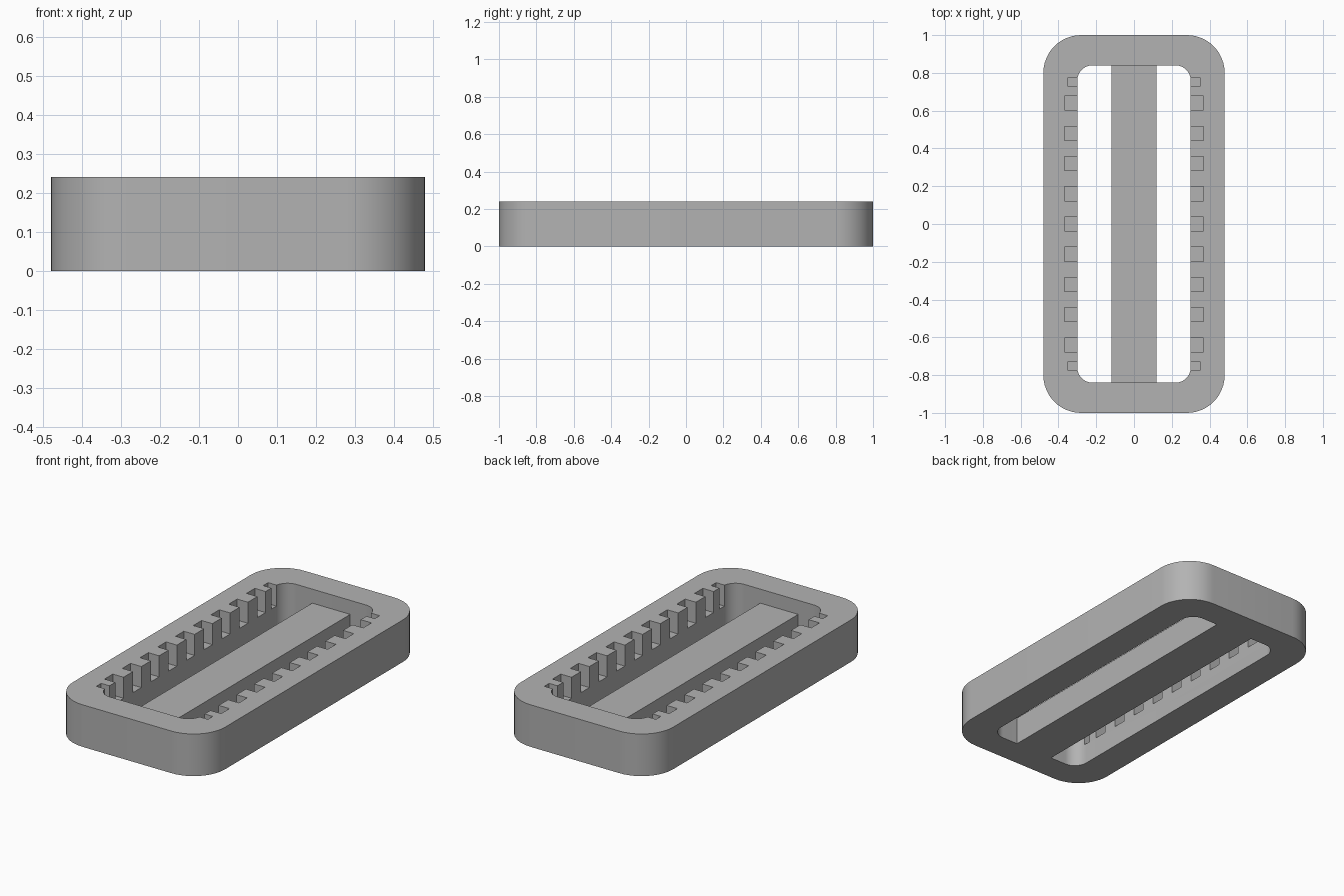
import bpy, bmesh, math

cube = bpy.data.objects.get("Cube")
if cube:
    bpy.data.objects.remove(cube, do_unlink=True)

H = 0.24          # frame height
FLOOR = 0.12      # notch floor height
grey = bpy.data.materials.new("plain_grey")
grey.use_nodes = True
colour = (0.45, 0.45, 0.45, 1)
grey.diffuse_color = colour
grey.node_tree.nodes["Principled BSDF"].inputs["Base Color"].default_value = colour


def rounded_prism(name, hx, hy, radius, z0, z1, steps=12):
    """Upright prism with a rounded rectangle outline."""
    bm = bmesh.new()
    ring = []
    for q, (sx, sy) in enumerate([(1, 1), (-1, 1), (-1, -1), (1, -1)]):
        for i in range(steps + 1):
            a = math.pi / 2 * (q + i / steps)
            ring.append(bm.verts.new((sx * (hx - radius) + radius * math.cos(a),
                                      sy * (hy - radius) + radius * math.sin(a), z0)))
    face = bm.faces.new(ring)
    top = bmesh.ops.extrude_face_region(bm, geom=[face])["geom"]
    bmesh.ops.translate(bm, vec=(0, 0, z1 - z0),
                        verts=[v for v in top if isinstance(v, bmesh.types.BMVert)])
    bmesh.ops.recalc_face_normals(bm, faces=bm.faces)
    return add_object(name, bm)


def box(bm, x0, x1, y0, y1, z0, z1):
    verts = bmesh.ops.create_cube(bm, size=1)["verts"]
    bmesh.ops.scale(bm, vec=(x1 - x0, y1 - y0, z1 - z0), verts=verts)
    bmesh.ops.translate(bm, vec=((x0 + x1) / 2, (y0 + y1) / 2, (z0 + z1) / 2), verts=verts)


def add_object(name, bm):
    mesh = bpy.data.meshes.new(name)
    bm.to_mesh(mesh)
    bm.free()
    mesh.materials.append(grey)
    obj = bpy.data.objects.new(name, mesh)
    bpy.context.collection.objects.link(obj)
    return obj


def cut(target, cutter):
    mod = target.modifiers.new("cut", "BOOLEAN")
    mod.operation = "DIFFERENCE"
    mod.solver = "EXACT"
    mod.object = cutter
    bpy.context.view_layer.objects.active = target
    bpy.ops.object.modifier_apply(modifier=mod.name)
    bpy.data.objects.remove(cutter, do_unlink=True)


# Frame with a rounded opening
frame = rounded_prism("frame", 0.48, 1.0, 0.2, 0, H)
cut(frame, rounded_prism("opening_cutter", 0.30, 0.84, 0.08, -0.1, H + 0.1))

# Notches along both inner long walls, with a smaller one at each end
bm = bmesh.new()
notches = [(-0.64 + 0.16 * i, 0.0375, 0.368) for i in range(9)]
notches += [(0.752, 0.022, 0.352), (-0.752, 0.022, 0.352)]
for y, half, depth in notches:
    for x0, x1 in ((0.25, depth), (-depth, -0.25)):
        box(bm, x0, x1, y - half, y + half, FLOOR, H + 0.1)
cut(frame, add_object("notch_cutter", bm))

# Flat centre bar, flush with the underside
bm = bmesh.new()
box(bm, -0.12, 0.12, -0.84, 0.84, 0, 0.16)
add_object("centre_bar", bm)

# Smooth the rounded corners only
bpy.ops.object.select_all(action="DESELECT")
frame.select_set(True)
bpy.context.view_layer.objects.active = frame
bpy.ops.object.shade_smooth_by_angle(angle=math.radians(30))
